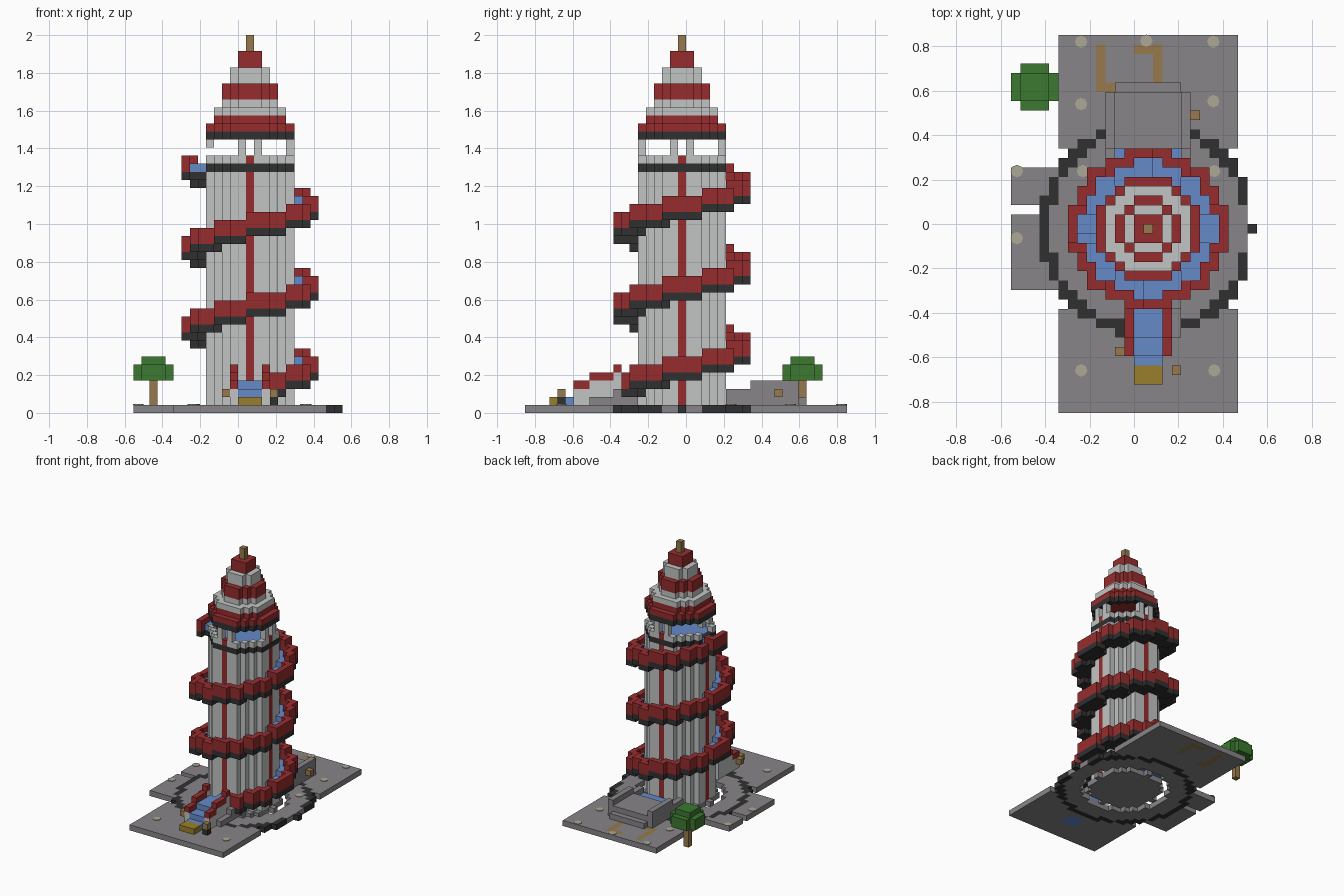
import bpy, bmesh, math
from mathutils import Vector

cube = bpy.data.objects.get("Cube")
if cube:
    bpy.data.objects.remove(cube)

V = 2 / 47          # block size
CX, CY = 1, -1      # tower centre block

# Materials
PALETTE = {
    "light_grey": (194, 197, 195), "paving_grey": (136, 133, 136),
    "red": (150, 44, 46), "charcoal": (48, 48, 49), "blue": (102, 138, 200),
    "wood_brown": (150, 122, 76), "leaf_green": (60, 120, 48),
    "mat_yellow": (152, 128, 44), "pale_stone": (172, 168, 150),
}


def linear(c):
    c /= 255
    return c / 12.92 if c <= 0.04045 else ((c + 0.055) / 1.055) ** 2.4


mats = {}
for name, rgb in PALETTE.items():
    m = bpy.data.materials.new(name)
    m.use_nodes = True
    col = (*map(linear, rgb), 1)
    m.diffuse_color = col
    m.node_tree.nodes["Principled BSDF"].inputs["Base Color"].default_value = col
    mats[name] = m

blocks = {}         # grid position -> (part, colour)


def put(part, colour, x, y, z):
    blocks[x, y, z] = (part, colour)


def box(part, colour, xs, ys, zs):
    """Fill a block box; ranges are inclusive pairs."""
    for x in range(xs[0], xs[1] + 1):
        for y in range(ys[0], ys[1] + 1):
            for z in range(zs[0], zs[1] + 1):
                put(part, colour, x, y, z)


def cells(lo, hi):
    """Offsets whose squared radius lies between lo and hi."""
    r = range(-12, 13)
    return [(x, y) for x in r for y in r if lo <= x * x + y * y <= hi]


def disc(part, colour, z0, z1, hi, lo=0, cx=CX, cy=CY):
    for x, y in cells(lo, hi):
        for z in range(z0, z1 + 1):
            put(part, colour, cx + x, cy + y, z)


# Paving: round path, four plates, dark kerb
disc("round_path", "paving_grey", 0, 0, 107, 56)
box("front_plate", "paving_grey", (-8, 10), (-20, -10), (0, 0))
box("back_plate", "paving_grey", (-8, 10), (8, 19), (0, 0))
box("side_plate_back", "paving_grey", (-13, -9), (2, 5), (0, 0))
box("side_plate_front", "paving_grey", (-13, -9), (-7, 0), (0, 0))
for x, y in cells(108, 130):
    if x < 11 or y == 0:
        put("kerb_ring", "charcoal", CX + x, CY + y, 0)
for xs, ys in (((-4, -4), (14, 18)), ((-3, -3), (14, 14)),
               ((0, 2), (18, 18)), ((2, 2), (15, 17))):
    box("path_marking", "wood_brown", xs, ys, (0, 0))

# Tower shaft with four red stripes
disc("tower_base", "paving_grey", 0, 0, 36)
disc("tower", "light_grey", 1, 29, 30)
disc("tower_band", "charcoal", 30, 30, 30, 21)
disc("deck_floor", "blue", 30, 30, 20)
disc("parapet", "light_grey", 31, 31, 30, 21)
for z in [*range(1, 30), 31]:
    for x, y in ((5, 0), (-5, 0), (0, 5), (0, -5)):
        put("tower_stripe", "red", CX + x, CY + y, z)

# Deck pillars, with an opening where the slide starts
for s in (-1, 1):
    for t in (-1, 1):
        for z in (32, 33):
            put("pillar", "light_grey", CX + t, CY + 5 * s, z)
            if s > 0 or z == 33:
                put("pillar", "light_grey", CX + 5 * s, CY + t, z)
for y in (-1, 0, 1):
    del blocks[CX - 5, CY + y, 31]

# Stepped roof
disc("roof_band", "charcoal", 34, 34, 30, 21)
for z0, z1, hi, colour in ((35, 35, 30, "red"), (36, 36, 20, "red"),
                           (37, 37, 20, "light_grey"), (38, 38, 10, "light_grey"),
                           (39, 40, 10, "red"), (41, 42, 5, "light_grey"),
                           (43, 44, 2, "red"), (45, 46, 0, "wood_brown")):
    disc("finial" if hi == 0 else "roof", colour, z0, z1, hi)

# Spiral slide: charcoal underside, blue floor, red outer wall
for x, y in cells(31, 72):
    wall = x * x + y * y > 50
    turn = (math.atan2(y, -x) / math.tau) % 1
    if turn > 0.98:
        turn -= 1
    for k in range(3):
        t = turn + k
        if t > 2.79:
            continue
        h = math.floor(30.5 - 10 * t)
        put("slide_underside", "charcoal", CX + x, CY + y, h - 1)
        put("slide_wall" if wall else "slide_floor",
            "red" if wall else "blue", CX + x, CY + y, h)
        if wall and not (t > 2.5 and abs(x) < 2):
            put("slide_wall", "red", CX + x, CY + y, h + 1)

# Straight run-out with stepped walls, landing mat and ramp
for y in range(-15, -8):
    h = 1 if y == -15 else 2 if y < -12 else 3
    box("runout_floor", "blue", (0, 2), (y, y), (1, h))
    if y > -15:
        top = 5 if y == -9 else h + 1
        for x in (-1, 3):
            box("runout_side", "light_grey", (x, x), (y, y), (1, top - 1))
            put("runout_rail", "red", x, y, top)
box("runout_footing", "blue", (0, 2), (-16, -14), (0, 0))
box("landing_mat", "mat_yellow", (0, 2), (-17, -16), (1, 1))
box("ramp_kerb", "paving_grey", (4, 4), (-12, -10), (1, 1))
box("ramp_kerb", "paving_grey", (4, 4), (-9, -7), (1, 2))

# Back entrance: walled steps leading to the tower
box("entrance_wall", "paving_grey", (-3, 5), (8, 13), (1, 3))
box("entrance_wall", "paving_grey", (-3, 5), (5, 7), (1, 2))
for y in range(5, 14):
    for x in range(-2, 5):
        blocks.pop((x, y, 3), None)
        if y < 8:
            blocks.pop((x, y, 2), None)
            put("entrance_mat", "blue", x, y, 1)
box("entrance_step", "paving_grey", (-2, 4), (14, 14), (1, 1))

# Small lamps
put("front_lamp", "charcoal", 4, -16, 1)
put("front_lamp", "wood_brown", 4, -16, 2)
put("rail_lamp", "wood_brown", -2, -14, 2)
put("entrance_lamp", "wood_brown", 6, 11, 2)

# Tree
box("tree_trunk", "wood_brown", (-11, -11), (14, 14), (0, 3))
disc("tree_crown", "leaf_green", 4, 5, 5, 0, -11, 14)
disc("tree_crown", "leaf_green", 6, 6, 2, 0, -11, 14)


def add_object(name, bm, colours):
    me = bpy.data.meshes.new(name)
    bm.to_mesh(me)
    bm.free()
    for c in colours:
        me.materials.append(mats[c])
    bpy.context.collection.objects.link(bpy.data.objects.new(name, me))


# Build each part from the exposed block faces
parts = {}
for p, (part, colour) in blocks.items():
    parts.setdefault(part, []).append((p, colour))
for part, items in parts.items():
    bm = bmesh.new()
    verts = {}
    colours = sorted({c for _, c in items})
    for p, colour in items:
        for axis in range(3):
            for s in (-1, 1):
                n = list(p)
                n[axis] += s
                if tuple(n) in blocks:
                    continue
                corners = []
                for a, b in ((0, 0), (1, 0), (1, 1), (0, 1)):
                    q = list(p)
                    q[axis] += s > 0
                    q[(axis + 1) % 3] += a
                    q[(axis + 2) % 3] += b
                    q = tuple(q)
                    if q not in verts:
                        verts[q] = bm.verts.new(Vector(q) * V)
                    corners.append(verts[q])
                f = bm.faces.new(corners if s > 0 else corners[::-1])
                f.material_index = colours.index(colour)
    add_object(part, bm, colours)

# Pale octagonal ground lights
spots = [(-5.6, 19.3), (1.3, 19.4), (8.4, 19.3), (-5.6, 12.7), (8.4, 13.0),
         (-12.4, 5.6), (-12.4, -1.5), (-5.6, -15.5), (8.5, -15.5), (8.5, 5.6), (-5.4, 5.6)]
bm = bmesh.new()
for x, y in spots:
    ret = bmesh.ops.create_cone(bm, cap_ends=True, segments=8, radius1=0.028,
                                radius2=0.028, depth=0.006)
    bmesh.ops.translate(bm, verts=ret["verts"], vec=(x * V, y * V, V + 0.001))
add_object("ground_lights", bm, ["pale_stone"])
